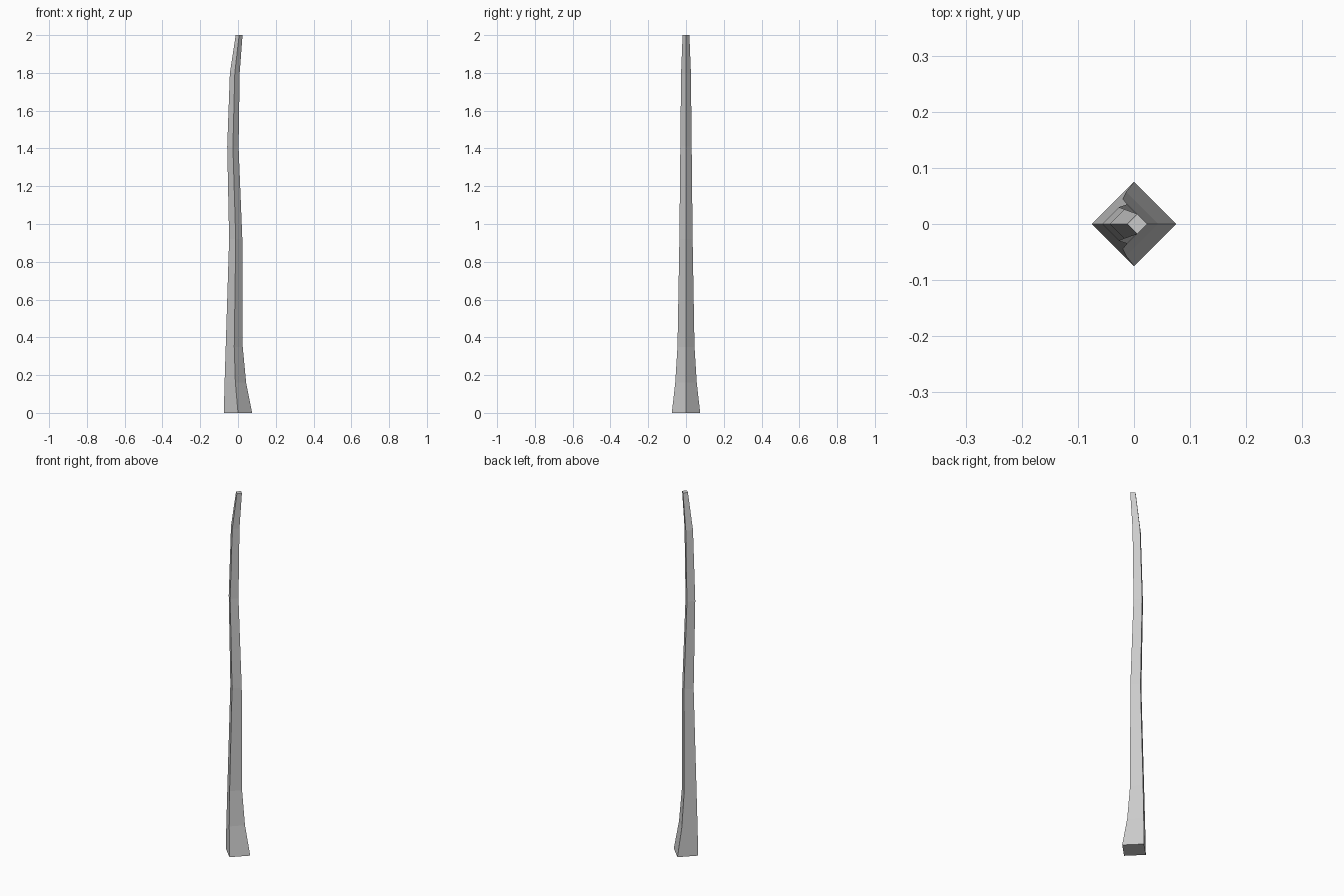
import bpy, bmesh, math

if "Cube" in bpy.data.objects:
    bpy.data.objects.remove(bpy.data.objects["Cube"])

# Cross-sections of the pole: height, sideways drift, radius
sections = [
    (0.00, 0.000, 0.075),
    (0.16, -0.014, 0.057),
    (0.35, -0.020, 0.045),
    (0.92, -0.012, 0.035),
    (1.41, -0.027, 0.030),
    (1.80, -0.017, 0.026),
    (2.00, 0.006, 0.018),
]
SIDES = 4

bm = bmesh.new()
rings = []
for z, cx, r in sections:
    rings.append([bm.verts.new((cx + r * math.cos(math.tau * i / SIDES),
                                r * math.sin(math.tau * i / SIDES), z))
                  for i in range(SIDES)])

# Side faces between neighbouring rings
for low, high in zip(rings, rings[1:]):
    for i in range(SIDES):
        j = (i + 1) % SIDES
        bm.faces.new((low[i], low[j], high[j], high[i]))

# End caps
bm.faces.new(rings[0][::-1])
bm.faces.new(rings[-1])
bmesh.ops.recalc_face_normals(bm, faces=bm.faces)

mesh = bpy.data.meshes.new("bent_pole")
bm.to_mesh(mesh)
bm.free()
bpy.context.collection.objects.link(bpy.data.objects.new("bent_pole", mesh))
